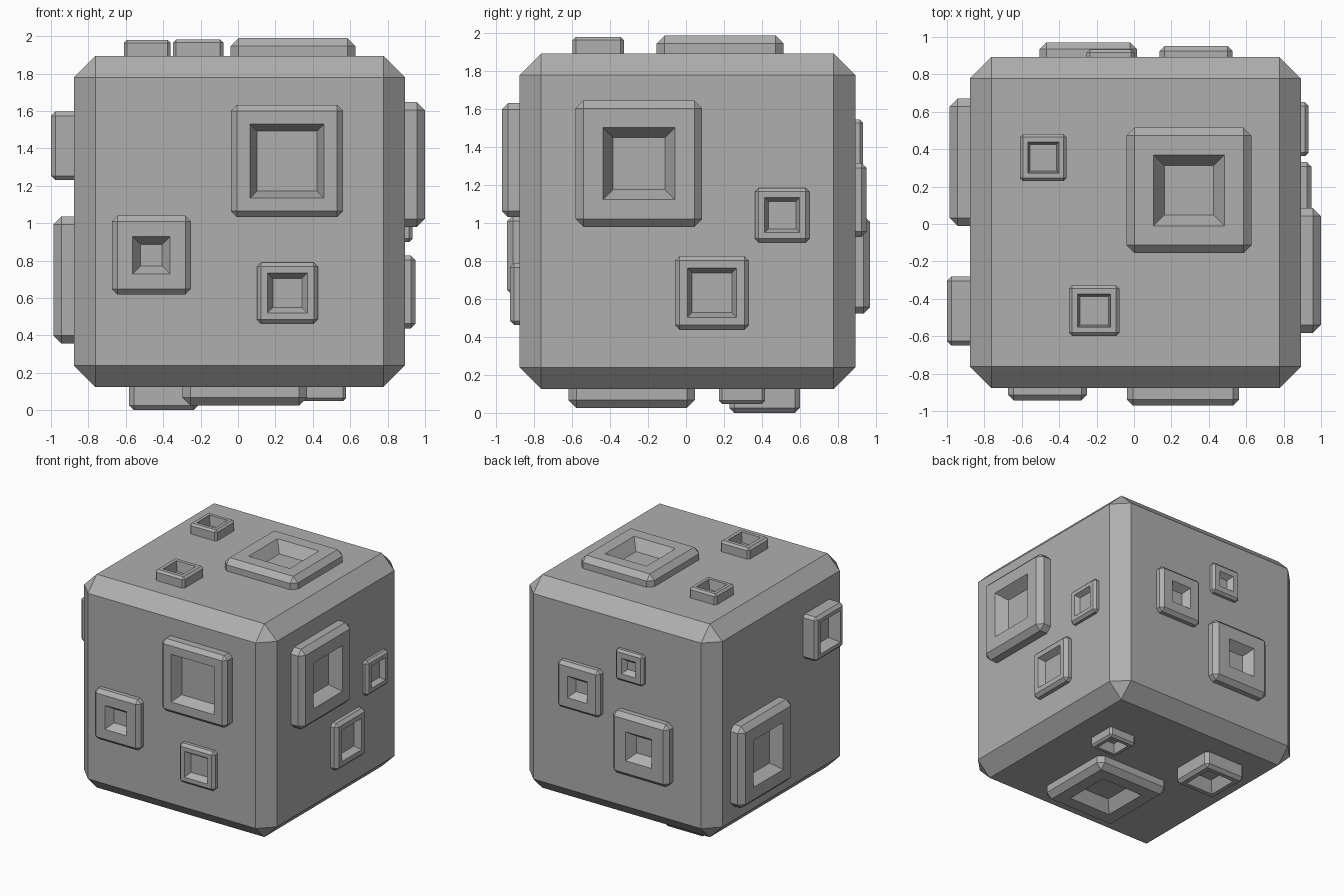
import bpy, bmesh
from mathutils import Vector, Matrix

if "Cube" in bpy.data.objects:
    bpy.data.objects.remove(bpy.data.objects["Cube"])

grey = bpy.data.materials.new("dark_grey")
grey.diffuse_color = (0.43, 0.43, 0.43, 1)
grey.use_nodes = True
grey.node_tree.nodes["Principled BSDF"].inputs["Base Color"].default_value = grey.diffuse_color


def finish(bm, name):
    bmesh.ops.recalc_face_normals(bm, faces=bm.faces)
    mesh = bpy.data.meshes.new(name)
    bm.to_mesh(mesh)
    bm.free()
    mesh.materials.append(grey)
    bpy.context.collection.objects.link(bpy.data.objects.new(name, mesh))


def chamfered_box(size, offset):
    bm = bmesh.new()
    bmesh.ops.create_cube(bm, size=1)
    bmesh.ops.scale(bm, vec=size, verts=bm.verts)
    bmesh.ops.bevel(bm, geom=bm.edges[:], offset=offset, segments=1,
                    affect='EDGES', profile=0.5)
    return bm


# Main cube
CENTRE = Vector((0.007, 0.007, 1.010))
HALF = 0.885
body = chamfered_box((2 * HALF,) * 3, 0.115)
bmesh.ops.translate(body, vec=CENTRE, verts=body.verts)
finish(body, "cube_body")

EMBED = 0.06


# Square chamfered plate with a tapered square recess
def plate(name, normal, centre, size, height, chamfer, hole, wall):
    n = Vector(normal)
    thick = height + EMBED
    bm = chamfered_box((size, size, thick), chamfer)
    bm.normal_update()
    top = max(bm.faces, key=lambda f: f.calc_center_median().z)
    rim = (size - 2 * chamfer - hole) / 2
    for width in (rim, wall):
        bmesh.ops.inset_region(bm, faces=[top], thickness=width, depth=0,
                               use_even_offset=True)
    bmesh.ops.translate(bm, vec=(0, 0, -min(height * 0.95, 0.09)), verts=top.verts[:])
    # Turn local z to the face normal and set on the cube surface
    a = Vector((n.y, n.z, n.x))
    b = n.cross(a)
    rot = Matrix((a, b, n)).transposed().to_4x4()
    axis = [i for i in range(3) if normal[i]][0]
    pos = Vector((0, 0, 0))
    u, v = [i for i in range(3) if i != axis]
    pos[u], pos[v] = centre
    pos[axis] = CENTRE[axis] + normal[axis] * (HALF + height - thick / 2)
    bmesh.ops.transform(bm, matrix=Matrix.Translation(pos) @ rot, verts=bm.verts)
    finish(bm, name)


# Per face: centre on face, size, height, chamfer, recess size, recess wall
FACES = {
    "front": ((0, -1, 0), [
        ((0.262, 1.332), 0.60, 0.092, 0.032, 0.395, 0.037),
        ((-0.463, 0.829), 0.422, 0.065, 0.03, 0.20, 0.042),
        ((0.264, 0.626), 0.326, 0.05, 0.022, 0.215, 0.03)]),
    "right": ((1, 0, 0), [
        ((-0.248, 1.314), 0.667, 0.107, 0.042, 0.38, 0.053),
        ((0.507, 1.042), 0.288, 0.042, 0.02, 0.184, 0.02),
        ((0.137, 0.633), 0.39, 0.057, 0.025, 0.26, 0.025)]),
    "top": ((0, 0, 1), [
        ((0.294, 0.18), 0.67, 0.094, 0.043, 0.38, 0.058),
        ((-0.485, 0.355), 0.25, 0.085, 0.016, 0.166, 0.012),
        ((-0.213, -0.463), 0.27, 0.087, 0.017, 0.177, 0.012)]),
    "left": ((-1, 0, 0), [
        ((0.330, 0.696), 0.68, 0.109, 0.043, 0.39, 0.05),
        ((-0.465, 1.413), 0.367, 0.122, 0.023, 0.26, 0.025)]),
    "back": ((0, 1, 0), [
        ((-0.245, 0.783), 0.52, 0.079, 0.036, 0.24, 0.05),
        ((-0.126, 1.418), 0.255, 0.042, 0.018, 0.13, 0.03),
        ((0.332, 1.123), 0.39, 0.060, 0.027, 0.18, 0.04)]),
    "bottom": ((0, 0, -1), [
        ((0.036, -0.286), 0.667, 0.100, 0.043, 0.38, 0.055),
        ((-0.397, 0.415), 0.37, 0.125, 0.025, 0.25, 0.04),
        ((0.455, 0.295), 0.243, 0.077, 0.016, 0.16, 0.02)]),
}
for side, (normal, plates) in FACES.items():
    for i, spec in enumerate(plates, 1):
        plate(f"{side}_plate_{i}", normal, *spec)
